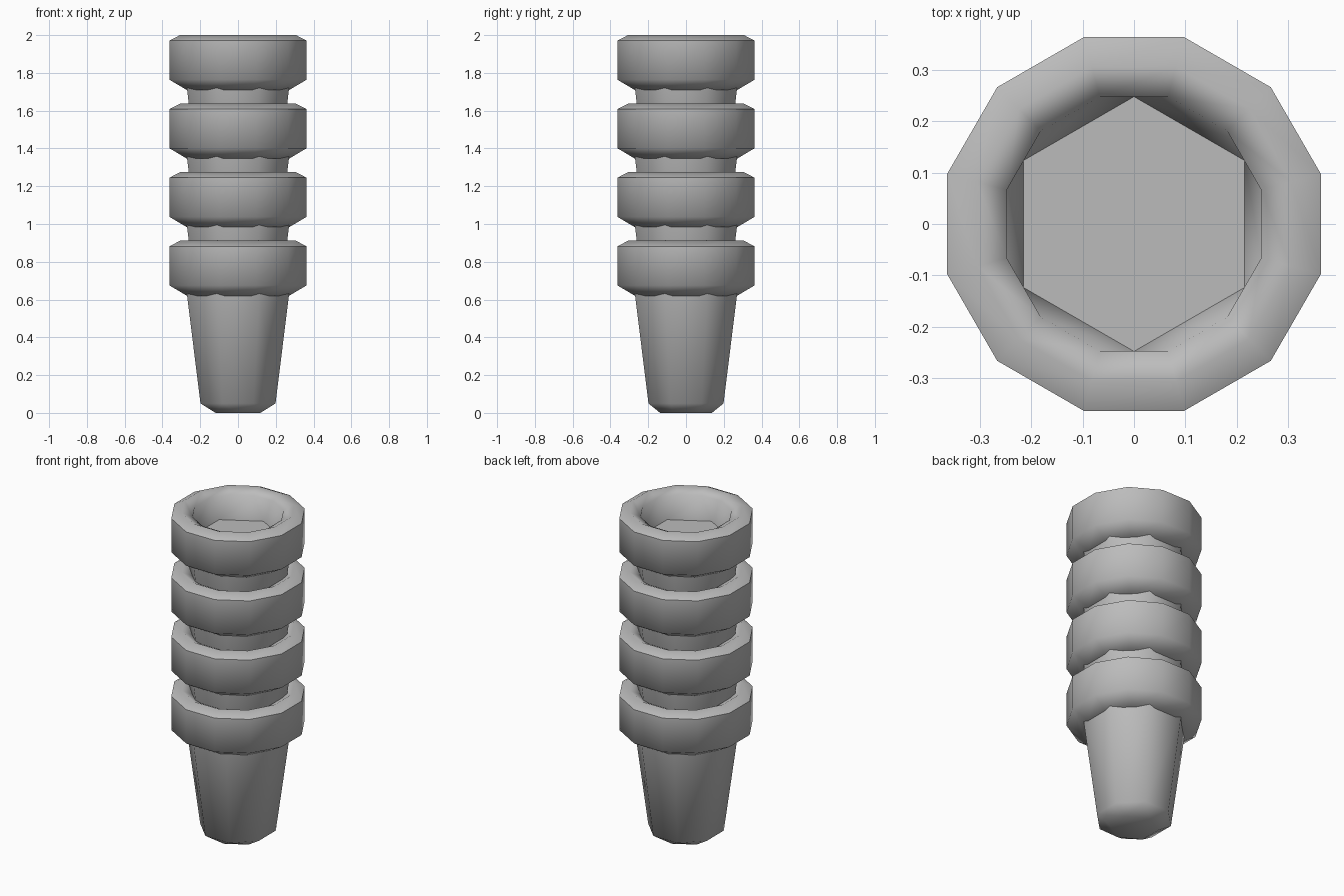
import bpy
import bmesh
from math import radians, sin, cos, tau

cube = bpy.data.objects.get("Cube")
if cube:
    bpy.data.objects.remove(cube)

COUNT = 4
PITCH = 0.363

grey = bpy.data.materials.new("mid_grey")
grey.use_nodes = True
grey.diffuse_color = (0.5, 0.5, 0.5, 1)
grey.node_tree.nodes["Principled BSDF"].inputs["Base Color"].default_value = (0.5, 0.5, 0.5, 1)


def polygon(bm, sides, radius, z, start):
    """Add one loop of vertices; start is the angle of the first one in degrees."""
    angles = [radians(start) + tau * i / sides for i in range(sides)]
    return [bm.verts.new((radius * cos(a), radius * sin(a), z)) for a in angles]


def finish(bm, name):
    bmesh.ops.recalc_face_normals(bm, faces=bm.faces)
    mesh = bpy.data.meshes.new(name)
    bm.to_mesh(mesh)
    bm.free()
    mesh.materials.append(grey)
    return mesh


# Tapered stem: octagonal sides closing to a small hexagonal foot
bm = bmesh.new()
polygon(bm, 8, 0.297, 0.66, 22.5)
polygon(bm, 8, 0.215, 0.05, 22.5)
polygon(bm, 6, 0.137, 0.0, 30)
bmesh.ops.convex_hull(bm, input=bm.verts)
bmesh.ops.dissolve_limit(bm, angle_limit=radians(1), verts=bm.verts, edges=bm.edges)
stem_mesh = finish(bm, "stem")

# Collar: twelve-sided lathe profile with a chamfered rim and a hollow top
bm = bmesh.new()
profile = [(0.28, 0.62), (0.376, 0.675), (0.376, 0.882), (0.316, 0.912), (0.256, 0.882)]
loops = [polygon(bm, 12, r, z, 15) for r, z in profile]
bm.faces.new(loops[0])
for low, high in zip(loops, loops[1:]):
    for i in range(12):
        j = (i + 1) % 12
        bm.faces.new((low[i], low[j], high[j], high[i]))

# Hollow: twelve-sided opening narrowing to a hexagonal floor
rim = loops[-1]
floor = polygon(bm, 6, 0.2475, 0.74, 30)
for i in range(6):
    a, b, c = rim[2 * i], rim[2 * i + 1], rim[(2 * i + 2) % 12]
    bm.faces.new((a, b, floor[i]))
    bm.faces.new((b, c, floor[(i + 1) % 6], floor[i]))
bm.faces.new(floor)
collar_mesh = finish(bm, "collar")

# Stack of identical nested cups
for mesh in (stem_mesh, collar_mesh):
    for level in range(COUNT):
        obj = bpy.data.objects.new(f"{mesh.name}_{level + 1}", mesh)
        obj.location.z = level * PITCH
        bpy.context.collection.objects.link(obj)
    bpy.ops.object.select_all(action="DESELECT")
    obj.select_set(True)
    bpy.context.view_layer.objects.active = obj
    bpy.ops.object.shade_smooth_by_angle(angle=radians(61))
